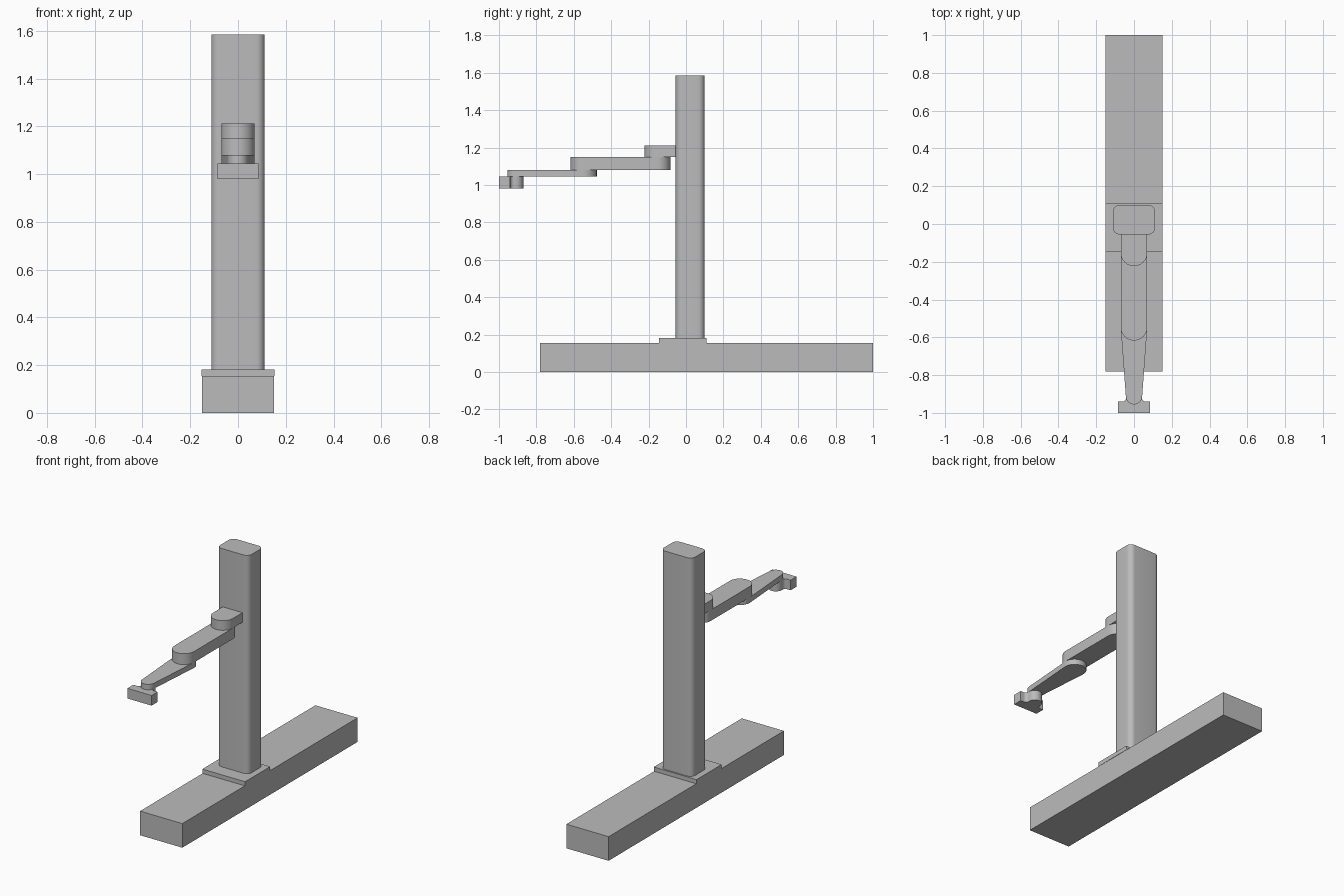
import bpy, bmesh, math

cube = bpy.data.objects.get("Cube")
if cube:
    bpy.data.objects.remove(cube, do_unlink=True)

GREY = (0.5, 0.5, 0.5, 1)
grey = bpy.data.materials.new("plain grey")
grey.use_nodes = True
grey.diffuse_color = GREY
grey.node_tree.nodes["Principled BSDF"].inputs["Base Color"].default_value = GREY


def arc(cx, cy, r, a0, a1, n=24):
    """Points along an arc, angles in degrees."""
    angles = [math.radians(a0 + (a1 - a0) * i / n) for i in range(n + 1)]
    return [(cx + r * math.cos(a), cy + r * math.sin(a)) for a in angles]


def prism(name, outline, z0, z1):
    """Extrude a counter-clockwise outline from z0 up to z1."""
    bm = bmesh.new()
    bottom = bm.faces.new([bm.verts.new((x, y, z0)) for x, y in outline])
    top = bmesh.ops.extrude_face_region(bm, geom=[bottom], use_keep_orig=True)
    verts = [g for g in top["geom"] if isinstance(g, bmesh.types.BMVert)]
    bmesh.ops.translate(bm, verts=verts, vec=(0, 0, z1 - z0))
    bmesh.ops.remove_doubles(bm, verts=bm.verts[:], dist=1e-5)
    bmesh.ops.recalc_face_normals(bm, faces=bm.faces[:])
    mesh = bpy.data.meshes.new(name)
    bm.to_mesh(mesh)
    bm.free()
    mesh.materials.append(grey)
    obj = bpy.data.objects.new(name, mesh)
    bpy.context.collection.objects.link(obj)
    bpy.ops.object.select_all(action="DESELECT")
    bpy.context.view_layer.objects.active = obj
    obj.select_set(True)
    bpy.ops.object.shade_smooth_by_angle(angle=math.radians(30))
    return obj


def rect(hw, y0, y1):
    return [(-hw, y0), (hw, y0), (hw, y1), (-hw, y1)]


def rounded_rect(hw, y0, y1, r):
    return (arc(-hw + r, y0 + r, r, 180, 270, 8) + arc(hw - r, y0 + r, r, 270, 360, 8)
            + arc(hw - r, y1 - r, r, 0, 90, 8) + arc(-hw + r, y1 - r, r, 90, 180, 8))


def link(y_front, r_front, y_back, r_back):
    """Two round ends joined by their common tangents."""
    t = math.degrees(math.asin((r_back - r_front) / (y_back - y_front)))
    return (arc(0, y_front, r_front, 180 + t, 360 - t)
            + arc(0, y_back, r_back, -t, 180 + t))


# Base, mounting plate and column
prism("base", rect(0.15, -0.78, 1.0), 0, 0.155)
prism("mounting_plate", rect(0.152, -0.145, 0.11), 0.155, 0.182)
prism("column", rounded_rect(0.112, -0.055, 0.1, 0.035), 0.182, 1.585)

# Arm, from the shoulder outwards
SHOULDER, ELBOW, WRIST = -0.153, -0.547, -0.912
prism("shoulder_bracket",
      arc(0, SHOULDER, 0.07, 180, 360) + [(0.07, -0.054), (-0.07, -0.054)], 1.15, 1.212)
prism("upper_arm", link(ELBOW, 0.07, SHOULDER, 0.07), 1.08, 1.15)
prism("forearm", link(WRIST, 0.043, ELBOW, 0.07), 1.045, 1.08)

# Hand: a cross bar with a filleted round neck
prism("hand",
      [(-0.086, -1.0), (0.086, -1.0), (0.086, -0.94)]
      + arc(0.062, -0.92, 0.02, 270, 180, 8)
      + arc(0, WRIST, 0.042, 0, 180)
      + arc(-0.062, -0.92, 0.02, 0, -90, 8)
      + [(-0.086, -0.94)], 0.98, 1.045)
